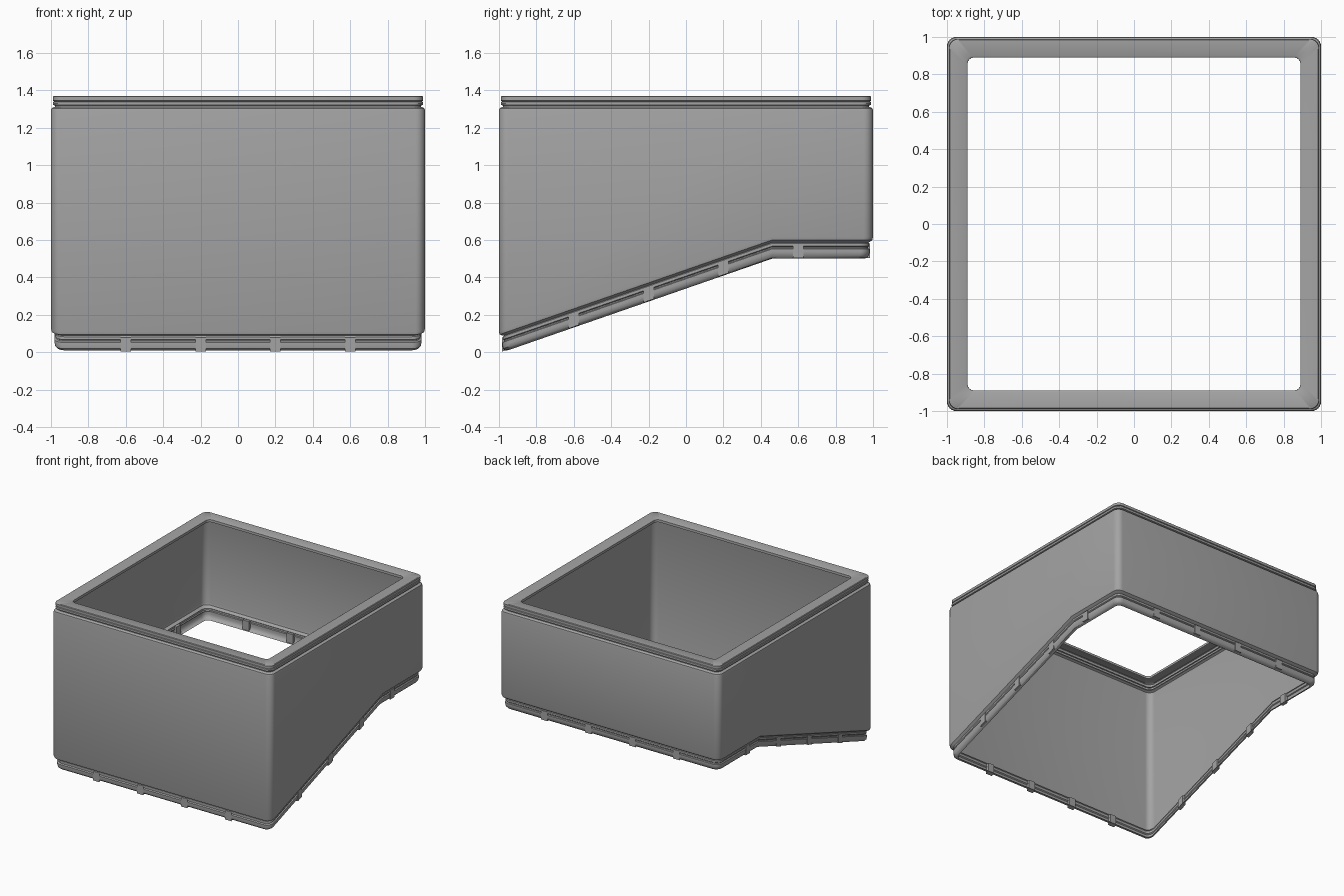
import bpy, bmesh, math

if "Cube" in bpy.data.objects:
    bpy.data.objects.remove(bpy.data.objects["Cube"])

KINK = 0.46   # y where the sloping bottom edge becomes level

grey = bpy.data.materials.new("dark_grey")
grey.diffuse_color = (0.37, 0.37, 0.37, 1)
grey.use_nodes = True
grey.node_tree.nodes["Principled BSDF"].inputs["Base Color"].default_value = grey.diffuse_color


def base(y):
    """Height of the bottom edge at depth y."""
    return 0.5 + 0.347 * min(0.0, y - KINK)


def ring_points(h, r):
    """Rounded square, counter-clockwise, with extra points at the kink."""
    pts = []
    c = h - r
    for i, (sx, sy) in enumerate([(1, -1), (1, 1), (-1, 1), (-1, -1)]):
        for k in range(7):
            a = math.radians(-90 + 90 * i + 15 * k)
            pts.append((sx * c + r * math.cos(a), sy * c + r * math.sin(a)))
        if i in (0, 2):
            pts.append((h if i == 0 else -h, KINK))
    return pts


def add_object(name, bm):
    mesh = bpy.data.meshes.new(name)
    bm.to_mesh(mesh)
    bm.free()
    mesh.materials.append(grey)
    ob = bpy.data.objects.new(name, mesh)
    bpy.context.collection.objects.link(ob)
    return ob


# Wall profile: (half size, height, corner radius, follows the sloping edge)
profile = [
    (0.950, 0.000, 0.04, True), (0.968, 0.005, 0.05, True),
    (0.978, 0.018, 0.05, True), (0.981, 0.035, 0.05, True),
    (0.981, 0.052, 0.05, True), (0.973, 0.056, 0.05, True),
    (0.973, 0.062, 0.05, True), (0.979, 0.067, 0.05, True),
    (0.979, 0.082, 0.05, True), (0.974, 0.086, 0.05, True),
    (0.984, 0.091, 0.05, True), (0.996, 0.100, 0.05, True),
    (1.000, 0.116, 0.05, True),
    (1.000, 1.290, 0.05, False), (0.997, 1.303, 0.05, False),
    (0.987, 1.310, 0.05, False), (0.978, 1.312, 0.05, False),
    (0.978, 1.318, 0.05, False), (0.988, 1.322, 0.05, False),
    (0.990, 1.331, 0.05, False), (0.988, 1.338, 0.05, False),
    (0.981, 1.341, 0.05, False), (0.989, 1.345, 0.05, False),
    (0.989, 1.366, 0.05, False), (0.984, 1.370, 0.05, False),
    (0.900, 1.370, 0.04, False), (0.891, 1.365, 0.035, False),
    (0.890, 1.345, 0.035, False),
]

# Hollow shell with folded rims
bm = bmesh.new()
rings = []
for h, z, r, sloped in profile:
    rings.append([bm.verts.new((x, y, z + (base(y) if sloped else 0)))
                  for x, y in ring_points(h, r)])
for a, b in zip(rings, rings[1:]):
    n = len(a)
    for i in range(n):
        j = (i + 1) % n
        bm.faces.new((a[i], a[j], b[j], b[i]))
shell = add_object("shell", bm)
bpy.context.view_layer.objects.active = shell
shell.select_set(True)
bpy.ops.object.shade_smooth_by_angle(angle=math.radians(35))

# Small clips bridging the lower groove, four per side
bm = bmesh.new()
W = 0.028
for side in range(4):
    ca, sa = round(math.cos(side * math.pi / 2)), round(math.sin(side * math.pi / 2))
    for t in (-0.6, -0.2, 0.2, 0.6):
        cube = bmesh.ops.create_cube(bm, size=2)["verts"]
        for v in cube:
            u = t + v.co.x * W
            d = -0.971 + v.co.y * 0.013
            dz = 0.042 + v.co.z * 0.038
            x, y = u * ca - d * sa, u * sa + d * ca
            v.co = (x, y, base(y) + dz)
add_object("clips", bm)
